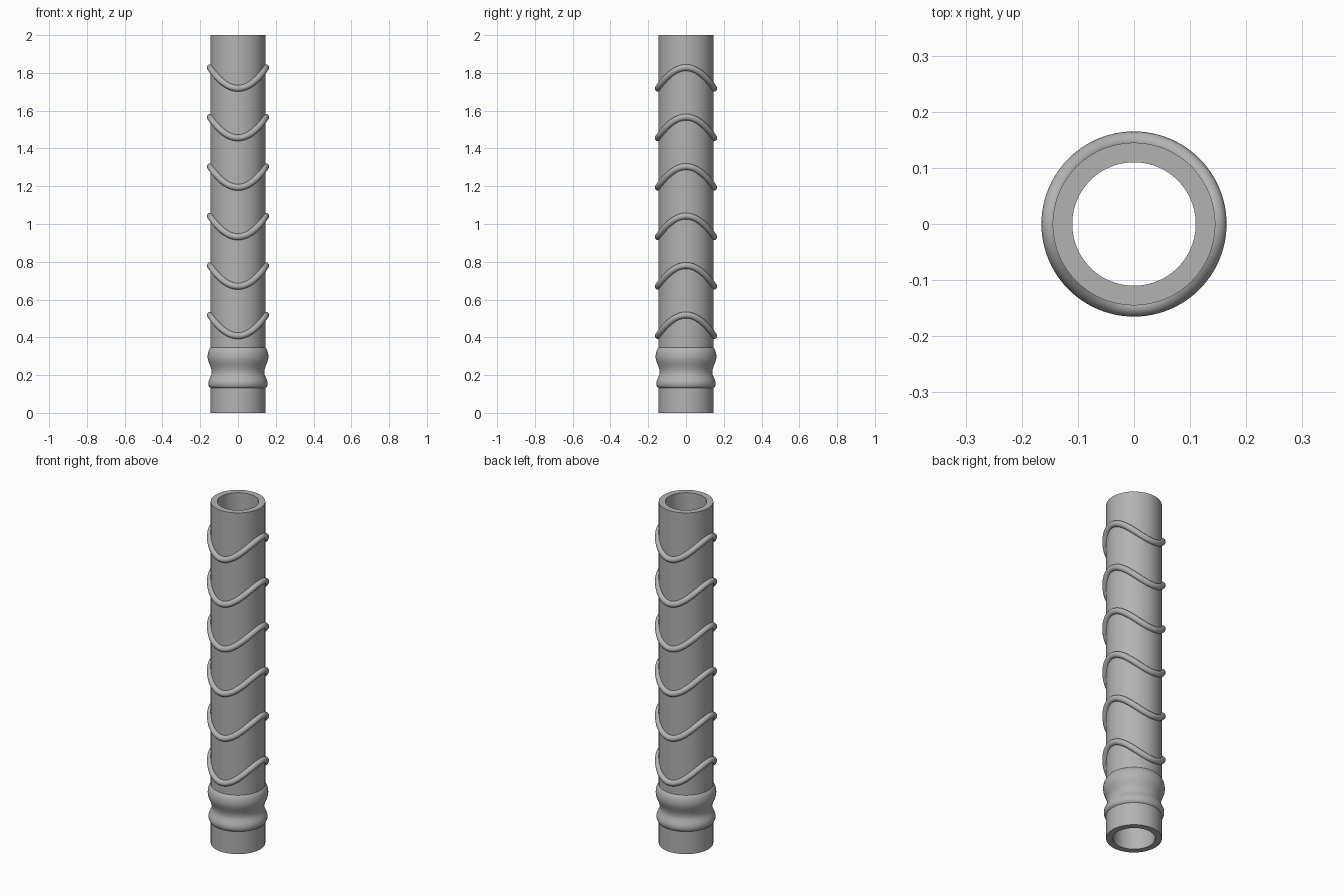
import bpy
import bmesh
from math import cos, sin, pi

cube = bpy.data.objects.get("Cube")
if cube:
    bpy.data.objects.remove(cube, do_unlink=True)

metal = bpy.data.materials.new("plain_grey")
metal.use_nodes = True
grey = (0.45, 0.45, 0.45, 1)
metal.diffuse_color = grey
metal.node_tree.nodes["Principled BSDF"].inputs["Base Color"].default_value = grey

SIDES = 96


def loft(name, rings):
    """Join closed loops of points, and join the last loop to the first."""
    bm = bmesh.new()
    loops = [[bm.verts.new(p) for p in ring] for ring in rings]
    for a, b in zip(loops, loops[1:] + loops[:1]):
        n = len(a)
        for i in range(n):
            j = (i + 1) % n
            bm.faces.new((a[i], a[j], b[j], b[i]))
    bmesh.ops.recalc_face_normals(bm, faces=bm.faces)
    mesh = bpy.data.meshes.new(name)
    bm.to_mesh(mesh)
    bm.free()
    mesh.materials.append(metal)
    obj = bpy.data.objects.new(name, mesh)
    bpy.context.collection.objects.link(obj)
    bpy.ops.object.select_all(action="DESELECT")
    obj.select_set(True)
    bpy.context.view_layer.objects.active = obj
    bpy.ops.object.shade_smooth_by_angle(angle=pi / 5)
    return obj


def circle(r, z):
    angles = [2 * pi * i / SIDES for i in range(SIDES)]
    return [(r * cos(a), r * sin(a), z) for a in angles]


def smooth_profile(points, steps=6):
    """Ease between radius and height pairs to make rounded bulges."""
    out = []
    for (r0, z0), (r1, z1) in zip(points, points[1:]):
        for k in range(steps):
            t = k / steps
            ease = (1 - cos(pi * t)) / 2
            out.append((r0 + (r1 - r0) * ease, z0 + (z1 - z0) * t))
    return out + [points[-1]]


# Hollow pipe with a waisted collar near its foot
OUTER, INNER = 0.145, 0.11
collar = smooth_profile([(0.161, 0.297), (0.139, 0.215), (0.157, 0.157)])
top_lip = [(OUTER, 0.345), (0.151, 0.338), (0.157, 0.325), (0.160, 0.311)]
low_lip = [(0.156, 0.146), (0.152, 0.137), (OUTER, 0.132)]
profile = [(INNER, 2), (OUTER, 2)] + top_lip + collar + low_lip
profile += [(OUTER, 0), (INNER, 0)]
loft("hollow_pipe", [circle(r, z) for r, z in profile])


# Wavy bands, high at the sides and low at the front and back
def wavy_band(name, height, path_r=0.148, wave=0.055, wire_r=0.017):
    rings = []
    for i in range(SIDES):
        a = 2 * pi * i / SIDES
        z = height + wave * cos(2 * a)
        slope = -2 * wave * sin(2 * a) / path_r
        length = (1 + slope * slope) ** 0.5
        ring = []
        for k in range(16):
            b = 2 * pi * k / 16
            out, up = wire_r * cos(b), wire_r * sin(b) / length
            r = path_r + out
            side = -slope * up
            ring.append((r * cos(a) - side * sin(a), r * sin(a) + side * cos(a), z + up))
        rings.append(ring)
    loft(name, rings)


for n in range(6):
    wavy_band(f"wavy_band_{n + 1}", 0.463 + 0.262 * n)
